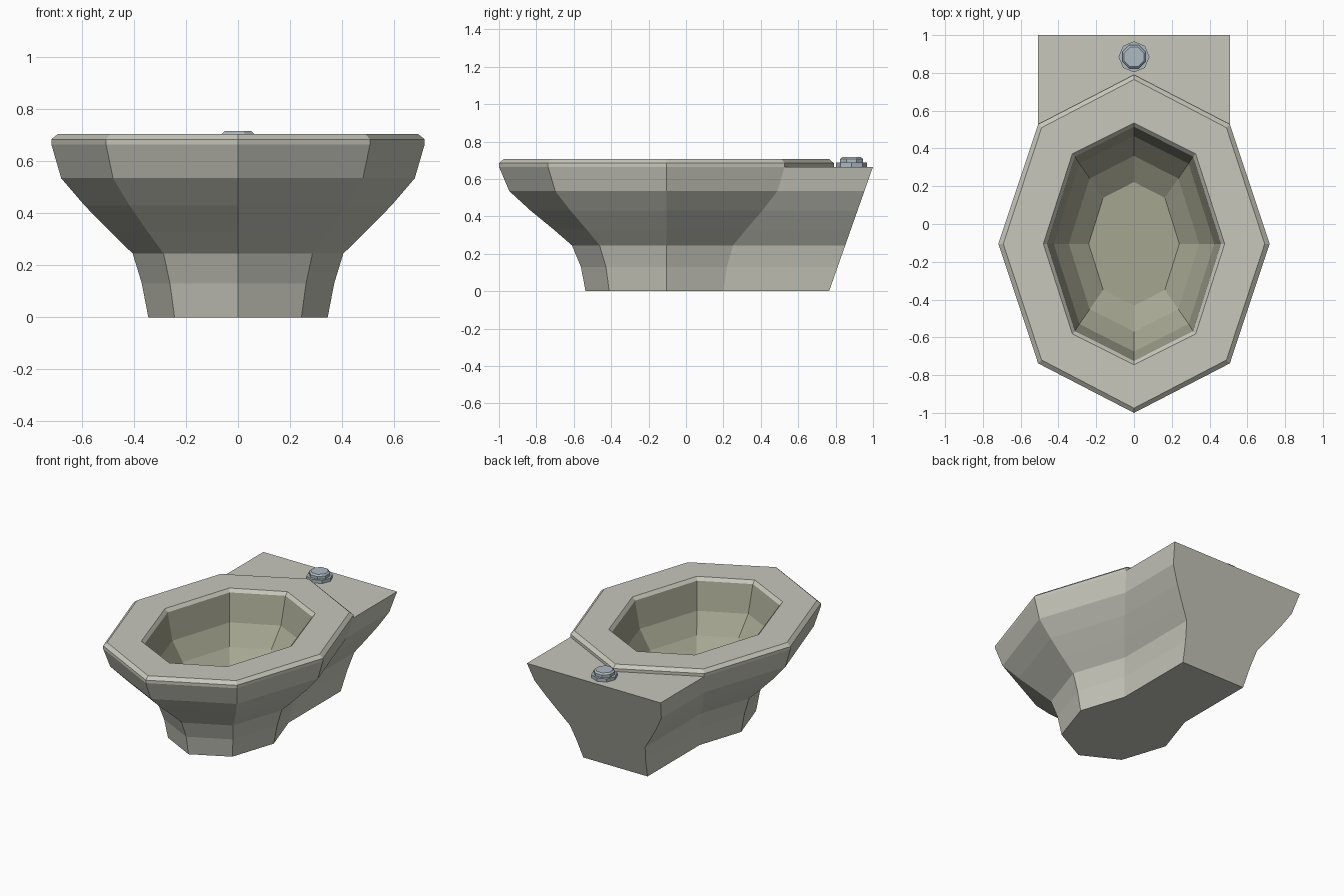
import bpy, math

if "Cube" in bpy.data.objects:
    bpy.data.objects.remove(bpy.data.objects["Cube"])

CY = -0.105  # centre of the bowl in y


def octagon(rx, ry, z, kx=0.707, ky=0.707, cy=CY, turn=False):
    """Eight points, counter-clockwise from +x; kx, ky place the diagonal corners."""
    if turn:
        return [(rx * math.cos(math.radians(45 * i + 22.5)),
                 cy + ry * math.sin(math.radians(45 * i + 22.5)), z) for i in range(8)]
    unit = [(1, 0), (kx, ky), (0, 1), (-kx, ky), (-1, 0), (-kx, -ky), (0, -1), (kx, -ky)]
    return [(rx * x, cy + ry * y, z) for x, y in unit]


def material(name, color):
    m = bpy.data.materials.new(name)
    m.diffuse_color = (*color, 1)
    m.use_nodes = True
    m.node_tree.nodes["Principled BSDF"].inputs["Base Color"].default_value = m.diffuse_color
    return m


def loft(name, loops, mat, bottom=False, top=False, extra=()):
    n = len(loops[0])
    verts = [p for loop in loops for p in loop]
    faces = [(k * n + i, k * n + (i + 1) % n, (k + 1) * n + (i + 1) % n, (k + 1) * n + i)
             for k in range(len(loops) - 1) for i in range(n)]
    if bottom:
        faces.append(tuple(reversed(range(n))))
    if top:
        faces.append(tuple(range(len(verts) - n, len(verts))))
    for poly in extra:
        start = len(verts)
        verts += poly
        faces.append(tuple(range(start, len(verts))))
    mesh = bpy.data.meshes.new(name)
    mesh.from_pydata(verts, [], faces)
    mesh.materials.append(mat)
    mesh.update()
    ob = bpy.data.objects.new(name, mesh)
    bpy.context.collection.objects.link(ob)
    return ob


stone = material("warm_grey", (0.57, 0.57, 0.50))
inner = material("bowl_grey", (0.38, 0.38, 0.285))
steel = material("steel", (0.42, 0.49, 0.54))


# Pedestal: front octagon whose back half runs straight into a sloping back wall
def section(rx, ry, z):
    o = octagon(rx, ry, z)
    back = 0.765 + 0.353 * z
    return [o[0], o[1], (o[1][0], back, z), (o[3][0], back, z), o[3], o[4], o[5], o[6], o[7]]


profile = [(0.345, 0.432, 0), (0.37, 0.457, 0.13), (0.405, 0.505, 0.245),
           (0.492, 0.603, 0.33), (0.59, 0.725, 0.43), (0.68, 0.84, 0.535),
           (0.718, 0.895, 0.665)]
sections = [section(*p) for p in profile]

# Rear shelf on top of the pedestal, behind the seat
s, o = sections[-1], octagon(0.718, 0.895, 0.665)
loft("pedestal", sections, stone, bottom=True, extra=[[s[1], s[2], s[3], s[4], o[2]]])

# Seat rim with chamfered outer and inner edges
loft("seat", [octagon(0.718, 0.895, 0.665), octagon(0.718, 0.895, 0.685),
              octagon(0.692, 0.87, 0.706), octagon(0.48, 0.64, 0.706, 0.68, 0.745),
              octagon(0.46, 0.62, 0.685, 0.68, 0.745)], stone)

# Bowl interior
loft("bowl", [octagon(rx, ry, z, 0.68, 0.745) for rx, ry, z in
              [(0.46, 0.62, 0.685), (0.425, 0.57, 0.50),
               (0.345, 0.465, 0.375), (0.24, 0.327, 0.29)]], inner, top=True)

# Flush button on the shelf
BY = 0.885
loft("button_base", [octagon(0.082, 0.082, 0.66, cy=BY), octagon(0.082, 0.082, 0.687, cy=BY)],
     steel, bottom=True, top=True)
loft("flush_button", [octagon(r, r, z, cy=BY, turn=True) for r, z in
                      [(0.067, 0.685), (0.067, 0.706), (0.056, 0.716)]],
     steel, bottom=True, top=True)
